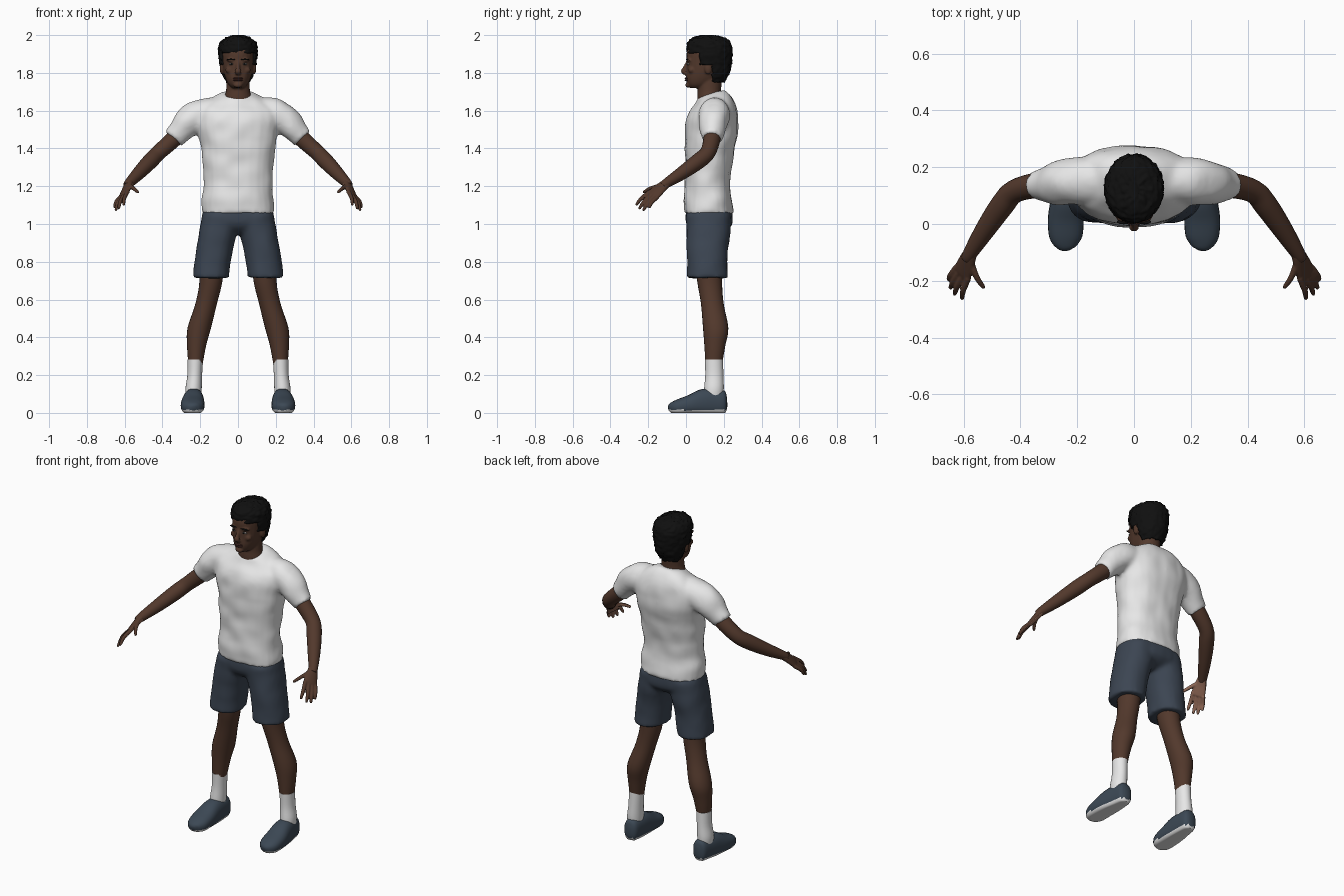
import bpy
import bmesh
import math
from mathutils import Vector, noise

old_cube = bpy.data.objects.get("Cube")
if old_cube:
    bpy.data.objects.remove(old_cube, do_unlink=True)


def material(name, red, green, blue):
    mat = bpy.data.materials.new(name)
    mat.use_nodes = True
    colour = (red, green, blue, 1)
    mat.diffuse_color = colour
    shader = mat.node_tree.nodes["Principled BSDF"]
    shader.inputs["Base Color"].default_value = colour
    shader.inputs["Roughness"].default_value = .8
    return mat


SKIN = material("brown skin", .085, .04, .025)
PALM = material("light palm skin", .3, .15, .1)
LIPS = material("dark lips", .06, .022, .018)
HAIR = material("black hair", .005, .005, .005)
EYE = material("eye white", .3, .27, .25)
SHIRT = material("white cotton", .8, .8, .8)
SHORTS = material("slate blue cloth", .045, .06, .085)
SHOE = material("slate blue shoe", .045, .065, .09)


def spline(rows, steps):
    """Smooth curve through every row of numbers."""
    rows = [Vector(r) for r in rows]
    result = []
    for i in range(len(rows) - 1):
        p, q = rows[i], rows[i + 1]
        before, after = rows[max(i - 1, 0)], rows[min(i + 2, len(rows) - 1)]
        for k in range(steps):
            t = k / steps
            m, n = (q - before) / 2, (after - p) / 2
            result.append(p + m * t + (3 * (q - p) - 2 * m - n) * t ** 2
                          + (2 * (p - q) + m + n) * t ** 3)
    return result + [rows[-1]]


def tube(bm, rows, side=1, across=(1, 0, 0), level=False, power=2, sides=24, steps=4):
    """Loft rounded sections; each row is x, y, z, half width, half depth."""
    rows = [r if len(r) == 5 else (*r, r[3]) for r in rows]
    rows = spline([(r[0] * side, *r[1:]) for r in rows], steps)
    wide = Vector((across[0] * side, across[1], across[2]))
    loops = []
    for i, row in enumerate(rows):
        centre = Vector(row[:3])
        ahead = Vector(rows[min(i + 1, len(rows) - 1)][:3]) - Vector(rows[max(i - 1, 0)][:3])
        ahead = Vector((0, 0, 1)) if level else ahead.normalized()
        u = (wide - ahead * wide.dot(ahead)).normalized()
        v = ahead.cross(u)
        loop = []
        for k in range(sides):
            c, s = math.cos(math.tau * k / sides), math.sin(math.tau * k / sides)
            c = math.copysign(abs(c) ** (2 / power), c)
            s = math.copysign(abs(s) ** (2 / power), s)
            loop.append(bm.verts.new(centre + u * c * row[3] + v * s * row[4]))
        loops.append(loop)
    for a, b in zip(loops, loops[1:]):
        for k in range(sides):
            j = (k + 1) % sides
            bm.faces.new((a[k], a[j], b[j], b[k]))
    bm.faces.new(loops[0][::-1])
    bm.faces.new(loops[-1])


def ball(bm, centre, size):
    made = bmesh.ops.create_uvsphere(bm, u_segments=20, v_segments=12, radius=1)
    for v in made["verts"]:
        v.co = Vector(centre) + v.co * Vector(size)


def finish(name, bm, *mats):
    bmesh.ops.recalc_face_normals(bm, faces=bm.faces)
    mesh = bpy.data.meshes.new(name)
    bm.to_mesh(mesh)
    bm.free()
    for mat in mats:
        mesh.materials.append(mat)
    obj = bpy.data.objects.new(name, mesh)
    bpy.context.collection.objects.link(obj)
    bpy.ops.object.select_all(action="DESELECT")
    obj.select_set(True)
    bpy.context.view_layer.objects.active = obj
    bpy.ops.object.shade_smooth_by_angle(angle=math.radians(50))
    return obj


def fuse(obj, voxel, rounds):
    """Merge overlapping volumes into one soft skin."""
    remesh = obj.modifiers.new("merge", "REMESH")
    remesh.mode = "VOXEL"
    remesh.voxel_size = voxel
    remesh.use_smooth_shade = True
    soften = obj.modifiers.new("soften", "SMOOTH")
    soften.iterations = rounds
    for mod in ("merge", "soften"):
        bpy.ops.object.modifier_apply(modifier=mod)
    return obj


def edit(obj, change):
    """Pass the mesh of an object through one bmesh change."""
    bm = bmesh.new()
    bm.from_mesh(obj.data)
    bm.normal_update()
    change(bm)
    bm.to_mesh(obj.data)
    bm.free()


def crumple(obj, scale, depth):
    def push(bm):
        for v in bm.verts:
            v.co += v.normal * noise.noise(v.co * scale) * depth
    edit(obj, push)


# T-shirt: torso with a sloping collar, and sleeves
bm = bmesh.new()
tube(bm, [(0, .12, 1.055, .192, .132), (0, .118, 1.12, .19, .128),
          (0, .113, 1.2, .181, .12), (0, .12, 1.32, .186, .125),
          (0, .132, 1.45, .205, .138), (0, .137, 1.54, .225, .139),
          (0, .147, 1.61, .21, .12), (0, .148, 1.655, .15, .095),
          (0, .137, 1.69, .082, .072)], level=True, power=2.3)
for v in bm.verts:
    v.co.z += max(0, min(1, (v.co.z - 1.6) / .08)) * (v.co.y - .14) * .25
for side in (1, -1):
    tube(bm, [(.1, .15, 1.6, .07), (.18, .152, 1.585, .083), (.25, .146, 1.55, .082),
              (.3, .14, 1.497, .066), (.342, .136, 1.452, .052, .057)], side, (0, 1, 0))
crumple(fuse(finish("t_shirt", bm, SHIRT), .012, 4), 11, .007)

# Shorts: hips and two wide legs
bm = bmesh.new()
tube(bm, [(0, .122, 1.1, .175, .115), (0, .122, 1.05, .19, .125), (0, .124, 1, .195, .122),
          (0, .122, .965, .17, .095), (0, .12, .945, .1, .06)], level=True, power=2.3)
for side in (1, -1):
    tube(bm, [(.09, .12, 1.05, .1, .12), (.107, .118, .95, .1, .115),
              (.128, .113, .85, .096, .108), (.144, .112, .715, .096, .108)],
         side, level=True, power=2.2)
crumple(fuse(finish("shorts", bm, SHORTS), .012, 3), 10, .005)

for side, label in ((1, "left"), (-1, "right")):
    # Leg and sock
    bm = bmesh.new()
    tube(bm, [(.14, .12, .85, .07, .075), (.143, .125, .7, .061, .066),
              (.168, .139, .58, .057, .06), (.205, .157, .45, .062, .067),
              (.219, .153, .36, .051, .056), (.225, .147, .26, .038, .044)], side, level=True)
    finish(label + "_leg", bm, SKIN)
    bm = bmesh.new()
    tube(bm, [(.226, .148, .282, .041, .048), (.229, .15, .2, .039, .048),
              (.235, .148, .13, .043, .052), (.235, .145, .08, .04, .05)], side, level=True)
    finish(label + "_sock", bm, SHIRT)

    # Shoe with a pale flat sole
    bm = bmesh.new()
    tube(bm, [(.23, .218, .055, .015, .025), (.23, .203, .055, .04, .062),
              (.232, .15, .056, .049, .07), (.236, .09, .055, .056, .071),
              (.24, .02, .042, .063, .052), (.24, -.045, .03, .058, .04),
              (.237, -.08, .026, .036, .027), (.235, -.092, .024, .012, .012)], side, power=2.4)
    for v in bm.verts:
        v.co.z = max(v.co.z, 0)
    for f in bm.faces:
        f.material_index = int(f.calc_center_median().z < .016)
    finish(label + "_shoe", bm, SHOE, SHIRT)

    # Arm
    bm = bmesh.new()
    tube(bm, [(.25, .145, 1.54, .045), (.335, .138, 1.455, .045), (.42, .115, 1.378, .041),
              (.465, .065, 1.332, .042), (.527, -.025, 1.267, .035),
              (.578, -.105, 1.215, .025), (.585, -.12, 1.203, .022)], side)
    finish(label + "_arm", bm, SKIN)

    # Hand: flat palm, four fingers and a thumb
    bm = bmesh.new()
    wide = Vector((-.6, -.6, .45)).normalized()
    knuckle = Vector((.603, -.17, 1.158))
    tube(bm, [(.573, -.095, 1.222, .024, .022), (.587, -.13, 1.194, .034, .018),
              (*knuckle, .041, .014), (.606, -.178, 1.15, .036, .01)], side, wide)
    tips = [(.607, -.266, 1.1), (.634, -.25, 1.079), (.648, -.228, 1.071), (.655, -.198, 1.085)]
    fingers = [(knuckle + wide * (.031 - .021 * i), Vector(tip)) for i, tip in enumerate(tips)]
    fingers.append((Vector((.575, -.13, 1.205)), Vector((.528, -.228, 1.167))))
    for base, tip in fingers:
        bend = base.lerp(tip, .55) + Vector((.005, -.003, .005))
        tube(bm, [(*base, .0115), (*bend, .0105), (*base.lerp(tip, .93), .008),
                  (*tip, .003)], side, wide, sides=12)
    hand = fuse(finish(label + "_hand", bm, SKIN, PALM), .0045, 2)
    inward = Vector((-.75 * side, .37, -.52))

    def paint_palm(bm):
        for f in bm.faces:
            f.material_index = int(f.normal.dot(inward) > .55)
    edit(hand, paint_palm)

# Head: skull, neck, nose, brow, cheeks and ears in one skin
bm = bmesh.new()
tube(bm, [(0, .062, 1.72, .03, .037), (0, .075, 1.738, .05, .066), (0, .092, 1.77, .066, .091),
          (0, .107, 1.81, .077, .104), (0, .116, 1.86, .083, .113), (0, .122, 1.91, .086, .118),
          (0, .125, 1.95, .076, .103), (0, .125, 1.98, .04, .055)], level=True, power=2.2)
tube(bm, [(0, .13, 1.62, .085, .066), (0, .126, 1.67, .073, .066), (0, .124, 1.71, .063, .062),
          (0, .13, 1.79, .06, .065)], level=True)
tube(bm, [(0, .008, 1.86, .008), (0, -.006, 1.825, .011), (0, -.013, 1.808, .018, .014),
          (0, .004, 1.795, .014, .01)])
ball(bm, (0, .012, 1.735), (.024, .016, .014))
for side in (1, -1):
    ball(bm, (side * .034, .017, 1.868), (.028, .015, .008))
    ball(bm, (side * .045, .03, 1.815), (.022, .018, .018))
    ball(bm, (side * .085, .118, 1.825), (.012, .02, .034))
fuse(finish("head", bm, SKIN), .006, 2)

# Lips
bm = bmesh.new()
for height in (1.771, 1.762):
    ball(bm, (0, .006, height), (.026, .013, .006))
finish("lips", bm, LIPS)

# Eyes and eyebrows
for side, label in ((1, "left"), (-1, "right")):
    for part, mat, centre, size in (
            ("eye", EYE, (side * .034, .014, 1.847), (.014, .009, .006)),
            ("pupil", HAIR, (side * .034, .0085, 1.847), (.006, .005, .006)),
            ("eyebrow", HAIR, (side * .036, .008, 1.871), (.024, .009, .004))):
        bm = bmesh.new()
        ball(bm, centre, size)
        finish(label + "_" + part, bm, mat)

# Short curly hair, trimmed along the hairline
bm = bmesh.new()
tube(bm, [(0, .15, 1.745, .058, .05), (0, .142, 1.8, .086, .088), (0, .129, 1.86, .099, .113),
          (0, .125, 1.92, .104, .12), (0, .122, 1.96, .094, .112), (0, .122, 1.985, .066, .085),
          (0, .122, 1.998, .02, .03)], level=True, sides=64, steps=7)
trimmed = []
for f in bm.faces:
    spot = f.calc_center_median()
    hairline = 1.902 if spot.y < .075 else 1.845 if spot.y < .14 else 1.75
    if spot.z < hairline:
        trimmed.append(f)
bmesh.ops.delete(bm, geom=trimmed, context="FACES")
hair = finish("hair", bm, HAIR)
crumple(hair, 70, .009)
shell = hair.modifiers.new("thickness", "SOLIDIFY")
shell.thickness = .02
